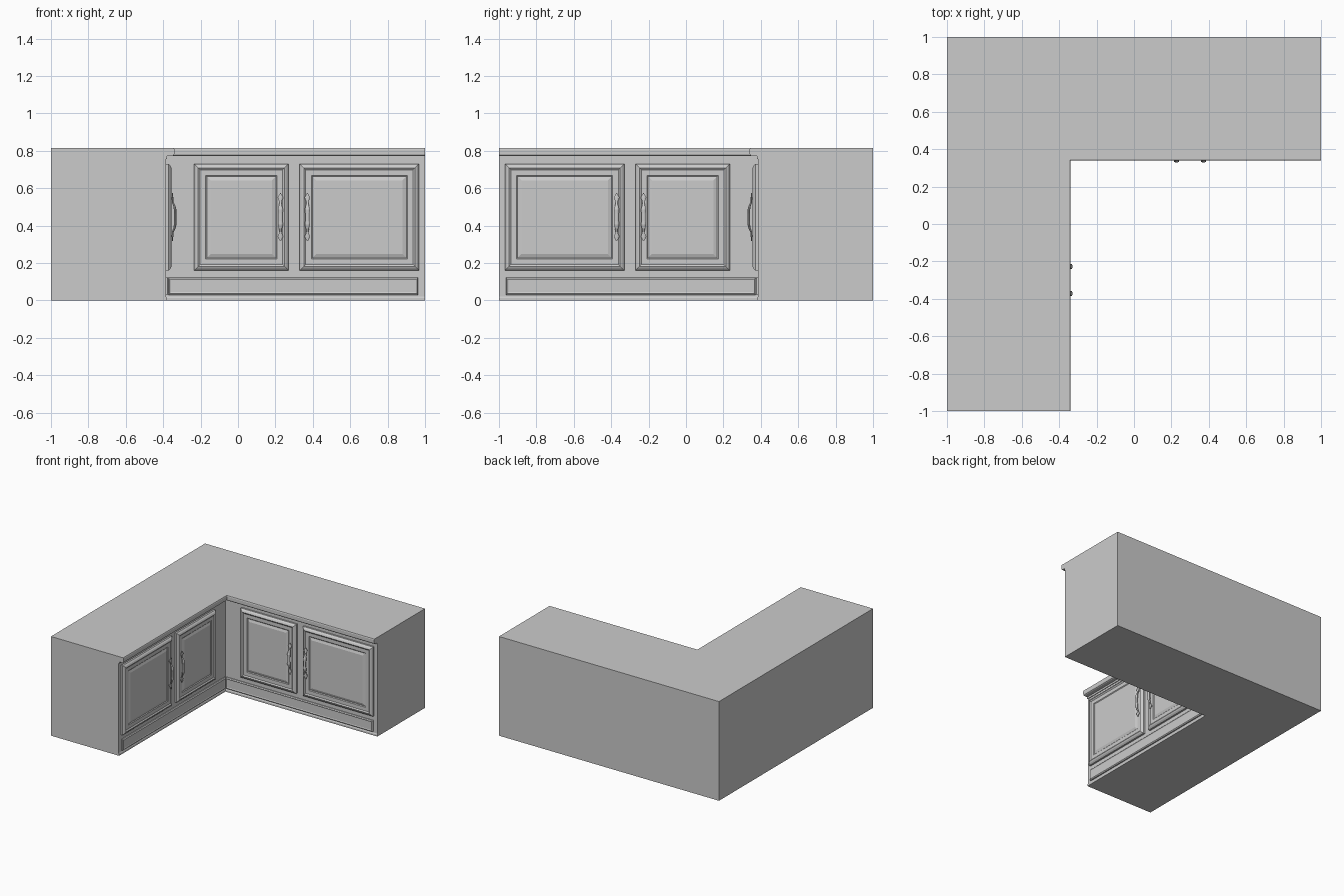
import bpy, bmesh

if "Cube" in bpy.data.objects:
    bpy.data.objects.remove(bpy.data.objects["Cube"])

F = 0.385   # cabinet front plane distance from the centre
H = 0.815   # overall height


def back_map(s, d, z):      # s along the front, d outwards from it
    return (s, F - d, z)


def left_map(s, d, z):      # same run mirrored over the corner diagonal
    return (d - F, -s, z)


def make(name, verts, faces):
    me = bpy.data.meshes.new(name)
    bm = bmesh.new()
    vs = [bm.verts.new(v) for v in verts]
    for f in faces:
        bm.faces.new([vs[i] for i in f])
    bmesh.ops.recalc_face_normals(bm, faces=bm.faces)
    bm.to_mesh(me)
    bm.free()
    ob = bpy.data.objects.new(name, me)
    bpy.context.collection.objects.link(ob)
    return ob


def loft(name, rings):
    """Skin equal-length rings and cap both ends."""
    n = len(rings[0])
    verts = [v for r in rings for v in r]
    faces = [(k*n + i, k*n + (i+1) % n, (k+1)*n + (i+1) % n, (k+1)*n + i)
             for k in range(len(rings) - 1) for i in range(n)]
    faces += [tuple(range(n)), tuple(range(len(verts) - n, len(verts)))]
    return make(name, verts, faces)


def panel(name, m, s0, s1, z0, z1, profile):
    """Concentric rectangles given as (inset, depth)."""
    rings = []
    for i, d in profile:
        rings.append([m(s0+i, d, z0+i), m(s1-i, d, z0+i),
                      m(s1-i, d, z1-i), m(s0+i, d, z1-i)])
    return loft(name, rings)


def moulding(name, m, profile):
    """Profile (depth, height) run along the front, mitred in the corner."""
    return loft(name, [[m(d - F, d, z) for d, z in profile],
                       [m(1, d, z) for d, z in profile]])


def handle(name, m, s):
    # bowed grip with diamond shaped ends: (z, depth, half width, half thickness)
    path = [(.317, .034, .002, .003), (.340, .035, .015, .004),
            (.366, .036, .005, .005), (.385, .045, .009, .006),
            (.405, .049, .014, .007), (.425, .049, .011, .006),
            (.465, .049, .011, .006), (.485, .049, .014, .007),
            (.505, .045, .009, .006), (.524, .036, .005, .005),
            (.550, .035, .015, .004), (.573, .034, .002, .003)]
    c = ((1, .4), (.4, 1), (-.4, 1), (-1, .4), (-1, -.4), (-.4, -1), (.4, -1), (1, -.4))
    rings = [[m(s + a*w, d + b*t, z) for a, b in c] for z, d, w, t in path]
    return loft(name, rings)


# L-shaped carcass
outline = [(-1, -1), (-F, -1), (-F, F), (1, F), (1, 1), (-1, 1)]
loft("cabinet_body", [[(x, y, z) for x, y in outline] for z in (0, H)])

door = [(0, 0), (0, .014), (.010, .024), (.022, .030), (.032, .023),
        (.062, .023), (.068, .018), (.088, .025)]
strip = [(0, 0), (0, .009), (.007, .015), (.014, .012)]
nosing = [(0, .757), (.006, .757), (.006, .772), (.036, .772), (.042, .776),
          (.045, .784), (.045, .808), (.042, H), (0, H)]
base = [(0, 0), (.004, 0), (.004, .014), (0, .022)]

# Fronts of both arms
for side, m in (("back", back_map), ("left", left_map)):
    panel(side + "_inner_door", m, -.235, .27, .16, .73, door)
    panel(side + "_outer_door", m, .33, .968, .16, .73, door)
    panel(side + "_plinth_strip", m, -.372, .963, .03, .122, strip)
    moulding(side + "_counter_edge", m, nosing)
    moulding(side + "_base_moulding", m, base)
    handle(side + "_inner_handle", m, .227)
    handle(side + "_outer_handle", m, .371)
    # small posts joining the handles to the doors
    for s in (.227, .371):
        for z in (.345, .545):
            panel(side + "_handle_post", m, s-.006, s+.006, z-.006, z+.006,
                  [(0, .015), (0, .037)])
